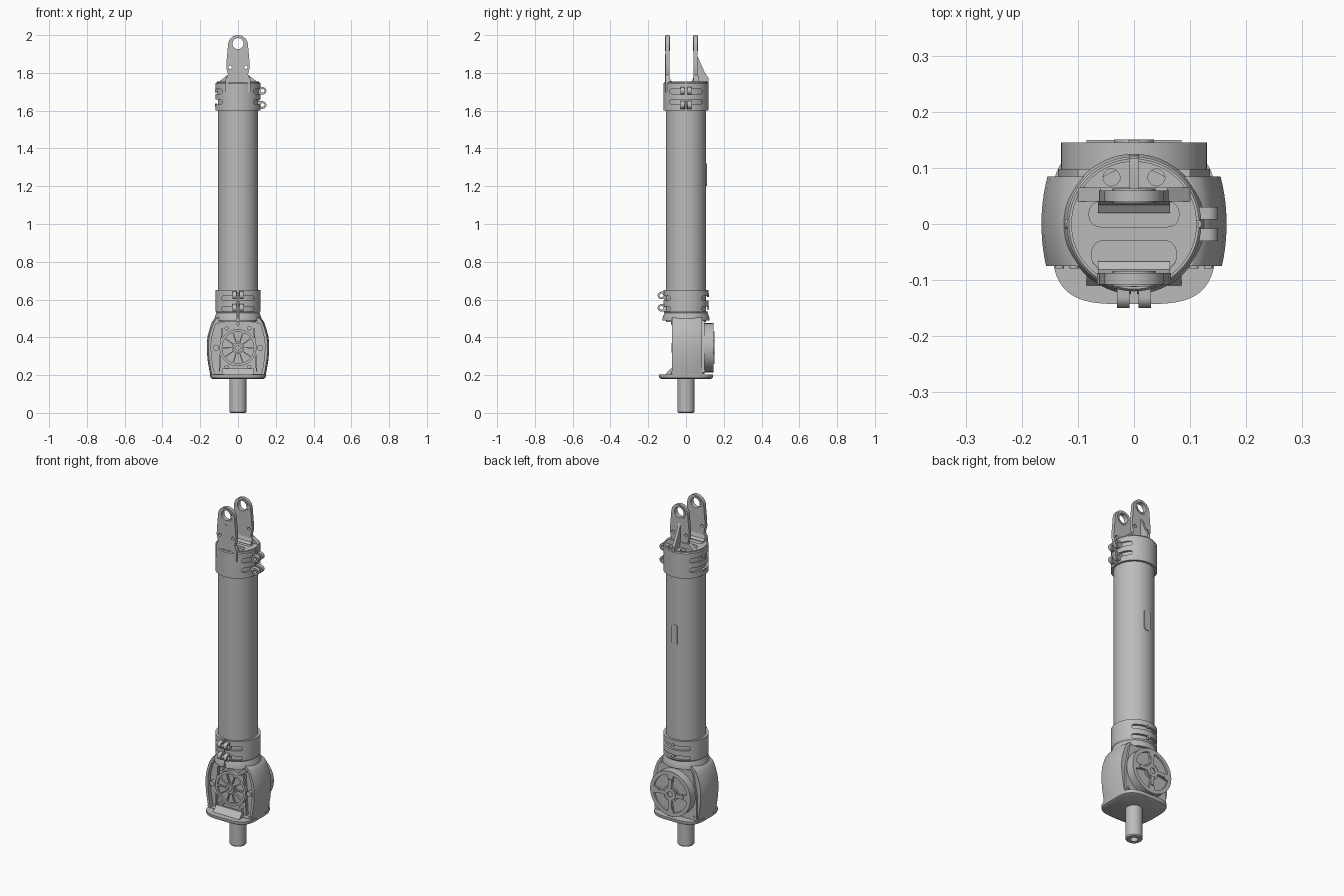
import bpy, bmesh
from math import sin, cos, pi, radians, sqrt

if "Cube" in bpy.data.objects:
    bpy.data.objects.remove(bpy.data.objects["Cube"])

grey = bpy.data.materials.new("satin_grey")
grey.use_nodes = True
grey.diffuse_color = (0.5, 0.5, 0.5, 1)
grey.node_tree.nodes["Principled BSDF"].inputs["Base Color"].default_value = (0.5, 0.5, 0.5, 1)
parts = []


# ---- helpers ----
def make(name, rings, wrap=False):
    """Skin a list of equal rings; close the ends or wrap the last to the first."""
    bm = bmesh.new()
    vs = [[bm.verts.new(p) for p in ring] for ring in rings]
    n = len(rings[0])
    pairs = list(zip(vs, vs[1:]))
    if wrap:
        pairs.append((vs[-1], vs[0]))
    else:
        bm.faces.new(vs[0])
        bm.faces.new(vs[-1])
    for a, b in pairs:
        for i in range(n):
            bm.faces.new((a[i], a[(i + 1) % n], b[(i + 1) % n], b[i]))
    bmesh.ops.recalc_face_normals(bm, faces=bm.faces)
    mesh = bpy.data.meshes.new(name)
    bm.to_mesh(mesh)
    bm.free()
    mesh.materials.append(grey)
    ob = bpy.data.objects.new(name, mesh)
    bpy.context.collection.objects.link(ob)
    parts.append(ob)
    return ob


def prism(name, pts, axis, lo, hi):
    place = {"x": lambda u, v, t: (t, u, v),
             "y": lambda u, v, t: (u, t, v),
             "z": lambda u, v, t: (u, v, t)}[axis]
    return make(name, [[place(u, v, t) for u, v in pts] for t in (lo, hi)])


def lathe(name, profile, steps=64):
    return make(name, [[(r * cos(a), r * sin(a), z) for r, z in profile]
                       for a in (2 * pi * i / steps for i in range(steps))], wrap=True)


def arc(u, v, r, a0, a1, n):
    return [(u + r * cos(radians(a0 + (a1 - a0) * i / n)),
             v + r * sin(radians(a0 + (a1 - a0) * i / n))) for i in range(n + 1)]


def circle(u, v, r, n=32):
    return arc(u, v, r, 0, 360, n)[:-1]


def rect(u0, u1, v0, v1):
    return [(u0, v0), (u1, v0), (u1, v1), (u0, v1)]


def rounded(u0, u1, v0, v1, r):
    return (arc(u1 - r, v1 - r, r, 0, 90, 6) + arc(u0 + r, v1 - r, r, 90, 180, 6)
            + arc(u0 + r, v0 + r, r, 180, 270, 6) + arc(u1 - r, v0 + r, r, 270, 360, 6))


def sector(v, r0, r1, a0, a1):
    return arc(0, v, r1, a0, a1, 10) + arc(0, v, r0, a1, a0, 10)


def mirrored(half):
    return half + [(-u, v) for u, v in reversed(half) if abs(u) > 1e-5]


def cut(ob, *cutters):
    for c in cutters:
        m = ob.modifiers.new("cut", "BOOLEAN")
        m.operation, m.solver, m.object = "DIFFERENCE", "EXACT", c
        bpy.context.view_layer.objects.active = ob
        bpy.ops.object.modifier_apply(modifier=m.name)
        parts.remove(c)
        bpy.data.objects.remove(c)


# ---- output shaft and tube ----
lathe("output_shaft", [(.02, 0), (.04, 0), (.045, .006), (.045, .19), (.02, .19)])
prism("shaft_core", circle(0, 0, .022), "z", .03, .19)
prism("main_tube", circle(0, 0, .107, 64), "z", .48, 1.74)
prism("tube_cover", rounded(-.02, .02, 1.2, 1.32, .015), "y", .1, .11)


# ---- clamp collars: slotted rings with a split and bolt lugs ----
def collar(name, profile, slots, lugs, axis, side):
    ring = lathe(name, profile)
    other = "x" if axis == "y" else "y"
    for z in slots:
        cut(ring, prism("slot", rounded(-.087, .087, z - .013, z + .013, .0125), other, -.2, .2))
    z0, z1 = profile[0][1] - .01, profile[-1][1] + .01
    seam = rect(*sorted((side * .09, side * .2)), z0, z1)
    cut(ring, prism("seam", seam, axis, -.005, .005))
    for z in lugs:
        c = side * .13
        for s in (-1, 1):
            lo, hi = sorted((s * .008, s * .03))
            start, sweep = (-90, 90) if side > 0 else (90, 270)
            shape = arc(c, z, .02, start, sweep, 16)
            shape += [(side * .1, z + side * .02), (side * .1, z - side * .02)]
            lug = prism(name + "_lug", shape, axis, lo, hi)
            cut(lug, prism("bolt_hole", circle(c, z, .01, 20), axis, -.1, .1))
        # screw heads opposite the split
        lo, hi = sorted((-side * .11, -side * .123))
        prism(name + "_screw", circle(0, z, .009, 16), other, lo, hi)
    prism(name + "_seam_bar", rect(*sorted((side * .1, side * .115)), z0 + .02, z1 - .02),
          axis, -.003, .003)


collar("lower_collar", [(.1, .49), (.125, .49), (.125, .5), (.114, .53), (.12, .54), (.12, .65), (.1, .65)],
       (.607, .551), (.622, .556), "x", -1)
collar("upper_collar", [(.1, 1.6), (.12, 1.6), (.12, 1.745), (.116, 1.75), (.1, 1.75)],
       (1.702, 1.646), (1.705, 1.63), "y", 1)

# ---- fork at the top ----
cap = prism("fork_cap", circle(0, 0, .112, 64), "z", 1.66, 1.755)
cut(cap, prism("front_pocket", rounded(-.075, .075, -.08, -.03, .02), "z", 1.72, 1.8),
    prism("rear_pocket", rounded(-.08, .08, -.005, .04, .02), "z", 1.72, 1.8))
for s in (-1, 1):
    cut(cap, prism("cap_hole", circle(s * .04, .083, .015), "z", 1.72, 1.8))

ear = mirrored([(.066, 1.7), (.066, 1.765), (.053, 1.79), (.062, 1.83), (.06, 1.87)]
               + arc(0, 1.947, .053, 0, 90, 12))
for name, lo, hi in (("front_ear", -.108, -.087), ("rear_ear", .04, .06)):
    plate = prism(name, ear, "y", lo, hi)
    cut(plate, prism("pin_hole", circle(0, 1.955, .029), "y", -.3, .3))
    for s in (-1, 1):
        cut(plate, prism("small_hole", circle(s * .042, 1.83, .009, 16), "y", -.3, .3))
    boss = prism(name + "_boss", circle(0, 1.955, .038), "y", lo - .003, hi + .003)
    cut(boss, prism("pin_hole", circle(0, 1.955, .029), "y", -.3, .3))
    # fillet where the ear meets the cap
    inner = hi if lo < 0 else lo
    d = .02 if lo < 0 else -.02
    prism(name + "_fillet", [(inner, 1.75), (inner + d, 1.75), (inner + d * .3, 1.76), (inner, 1.78)],
          "x", -.064, .064)
prism("front_ear_rib", rect(-.006, .006, 1.75, 1.9), "y", -.112, -.1)
prism("rear_gusset", [(.05, 1.73), (.118, 1.73), (.118, 1.775), (.1, 1.8), (.06, 1.89), (.05, 1.89)],
      "x", -.008, .008)
prism("rear_shoulder", mirrored([(.1, 1.73), (.1, 1.755), (.06, 1.785)]), "y", .04, .065)

# ---- gear housing: barrel with flat front and back ----
widths = [(.19, .145), (.23, .153), (.28, .161), (.33, .165), (.37, .165),
          (.41, .16), (.45, .149), (.48, .138), (.497, .127), (.505, .115)]


def section(z, w):
    ys = [-.075 + .16 * i / 10 for i in range(11)]
    side = [(w * sqrt(1 - (y / (1.45 * w)) ** 2), y) for y in ys]
    return [(x, y, z) for x, y in side] + [(-x, y, z) for x, y in reversed(side)]


housing = make("gear_housing", [section(z, w) for z, w in widths])
outline = mirrored([(w * .86, .345 + (z - .345) * .9) for z, w in widths])
cut(housing, prism("front_recess", outline, "y", -.1, -.05))

# ---- base flange with curb ----
def flange_ring(k, z):
    ring = []
    for i in range(64):
        a = 2 * pi * i / 64
        c, s = cos(a), sin(a)
        ring.append((.147 * k * abs(c) ** .55 * (1 if c > 0 else -1),
                     .143 * k * abs(s) ** .55 * (1 if s > 0 else -1), z))
    return ring


make("base_flange", [flange_ring(k, z) for k, z in ((.92, .18), (.98, .185), (1, .192), (1, .203))])
prism("front_curb", [(-.112, .2), (-.07, .2), (-.07, .235), (-.082, .235)], "x", -.085, .085)

# ---- front drive: ribbed rotor and bolts ----
zc = .345
rotor = prism("front_rotor", circle(0, zc, .098, 64), "y", -.07, -.045)
for i in range(10):
    cut(rotor, prism("rotor_pocket", sector(zc, .032, .084, i * 36 + 3, i * 36 + 33), "y", -.08, -.06))
hub = prism("front_hub", circle(0, zc, .025), "y", -.078, -.05)
cut(hub, prism("hub_bore", circle(0, zc, .012), "y", -.1, -.065))
for s in (-1, 1):
    prism("side_strut", [(s * .095, .22), (s * .102, .22), (s * .088, .45), (s * .081, .45)], "y", -.066, -.045)
    for x, z, r in ((.118, zc, .016), (.06, .447, .011), (.06, .243, .011)):
        prism("front_bolt", circle(s * x, z, r, 20), "y", -.07, -.045)
    for x, z in ((.107, .478), (.133, .215)):
        prism("corner_bolt", circle(s * x, z, .008, 16), "y", -.079, -.07)
prism("top_bolt", circle(0, .472, .01, 16), "y", -.078, -.045)

# ---- rear drive: mounting plate, drum and spoked cover ----
prism("rear_plate", mirrored([(.128, .205), (.135, .215), (.135, .34), (.11, .475), (.1, .488)]),
      "y", .08, .098)
drum = prism("rear_drum", circle(0, zc, .13, 64), "y", .08, .145)
for i in range(4):
    cut(drum, prism("drum_pocket", sector(zc, .045, .108, i * 90 + 10, i * 90 + 80), "y", .135, .2))
    prism("drum_spoke", [(u * cos(a) - v * sin(a), zc + u * sin(a) + v * cos(a))
                         for a in [i * pi / 2] for u, v in rect(.03, .085, -.01, .01)], "y", .14, .15)
rear_hub = prism("rear_hub", circle(0, zc, .036), "y", .14, .151)
cut(rear_hub, prism("hub_bore", circle(0, zc, .016), "y", .13, .2))
for s in (-1, 1):
    prism("rear_screw", circle(s * .118, .222, .008, 16), "y", .09, .103)

# ---- smooth curved faces, keep edges sharp ----
bpy.ops.object.select_all(action="DESELECT")
for ob in parts:
    ob.select_set(True)
bpy.context.view_layer.objects.active = parts[0]
bpy.ops.object.shade_smooth_by_angle(angle=radians(30))
